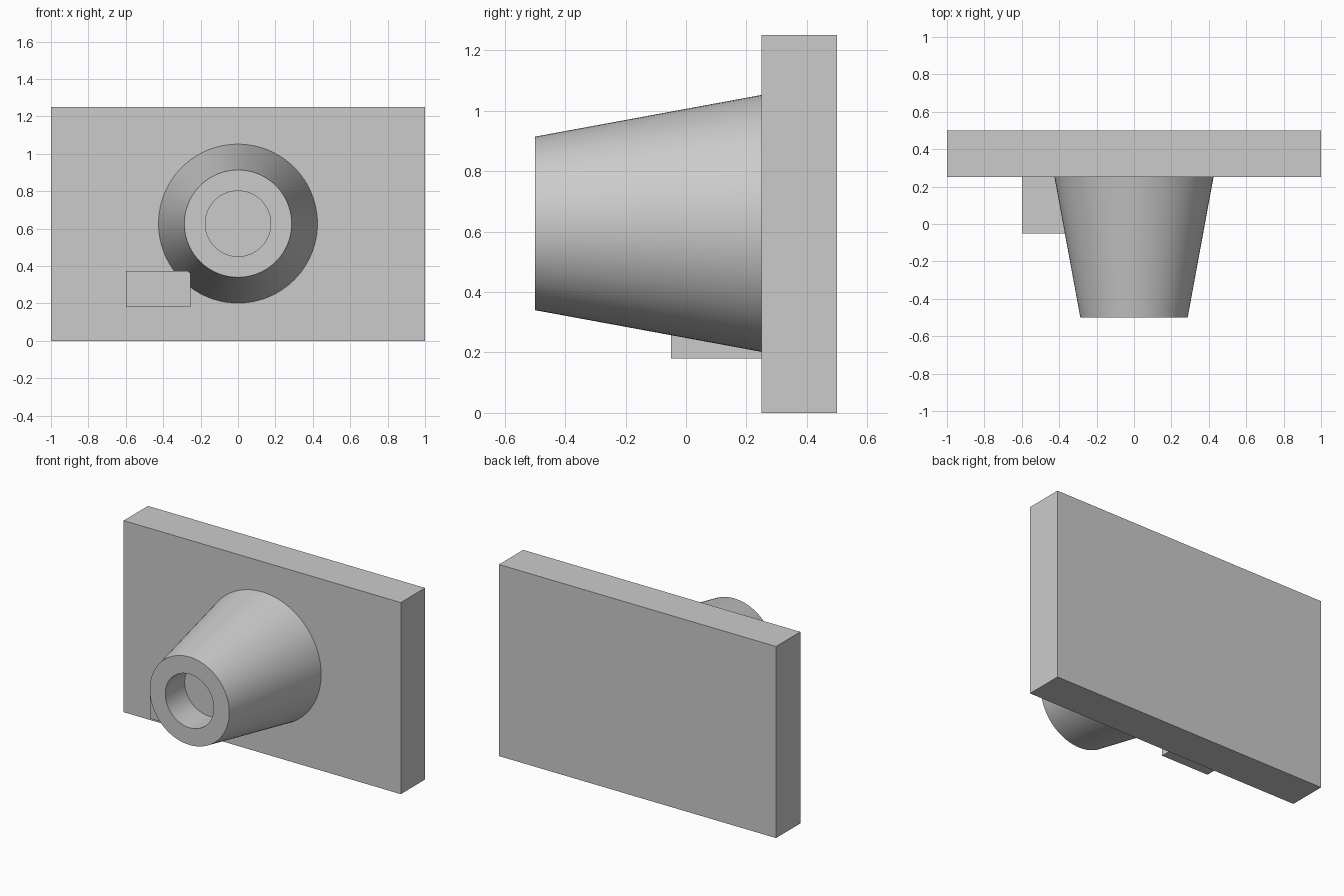
import bpy, bmesh
from math import cos, sin, tau

if "Cube" in bpy.data.objects:
    bpy.data.objects.remove(bpy.data.objects["Cube"])

SEGMENTS = 96
AXIS_Z = 0.627


def make_object(name, bm):
    bmesh.ops.recalc_face_normals(bm, faces=bm.faces)
    mesh = bpy.data.meshes.new(name)
    bm.to_mesh(mesh)
    bm.free()
    obj = bpy.data.objects.new(name, mesh)
    bpy.context.collection.objects.link(obj)
    return obj


def box(name, lo, hi):
    bm = bmesh.new()
    bmesh.ops.create_cube(bm, size=1)
    for v in bm.verts:
        v.co = [(a + b) / 2 + c * (b - a) for a, b, c in zip(lo, hi, v.co)]
    return make_object(name, bm)


def turned(name, profile):
    """Closed solid turned about the nozzle axis from (y, radius) points."""
    bm = bmesh.new()
    rings = []
    for y, r in profile:
        rings.append([bm.verts.new((r * cos(tau * i / SEGMENTS), y,
                                    AXIS_Z + r * sin(tau * i / SEGMENTS)))
                      for i in range(SEGMENTS)])
    for a, b in zip(rings, rings[1:]):
        for i in range(SEGMENTS):
            j = (i + 1) % SEGMENTS
            bm.faces.new((a[i], a[j], b[j], b[i]))
    bm.faces.new(rings[0])
    bm.faces.new(rings[-1])
    return make_object(name, bm)


def merge(target, tool):
    mod = target.modifiers.new("Merge", 'BOOLEAN')
    mod.operation = 'UNION'
    mod.solver = 'EXACT'
    mod.object = tool
    bpy.context.view_layer.objects.active = target
    bpy.ops.object.modifier_apply(modifier=mod.name)
    bpy.data.objects.remove(tool)


# Back plate
body = box("mounting_plate", (-1, 0.25, 0), (1, 0.5, 1.25))

# Tapered nozzle with a blind bore; its root is sunk into the plate
nozzle = turned("nozzle", [(-0.3, 0.175), (-0.5, 0.175), (-0.5, 0.287),
                           (0.25, 0.425), (0.35, 0.425)])

# Small block under the left side of the nozzle
side_block = box("side_block", (-0.6, -0.05, 0.18), (-0.255, 0.35, 0.375))

# Fuse into one solid part
merge(body, nozzle)
merge(body, side_block)
body.name = "plate_with_nozzle"

bpy.ops.object.select_all(action='DESELECT')
body.select_set(True)
bpy.context.view_layer.objects.active = body
bpy.ops.object.shade_smooth_by_angle()
